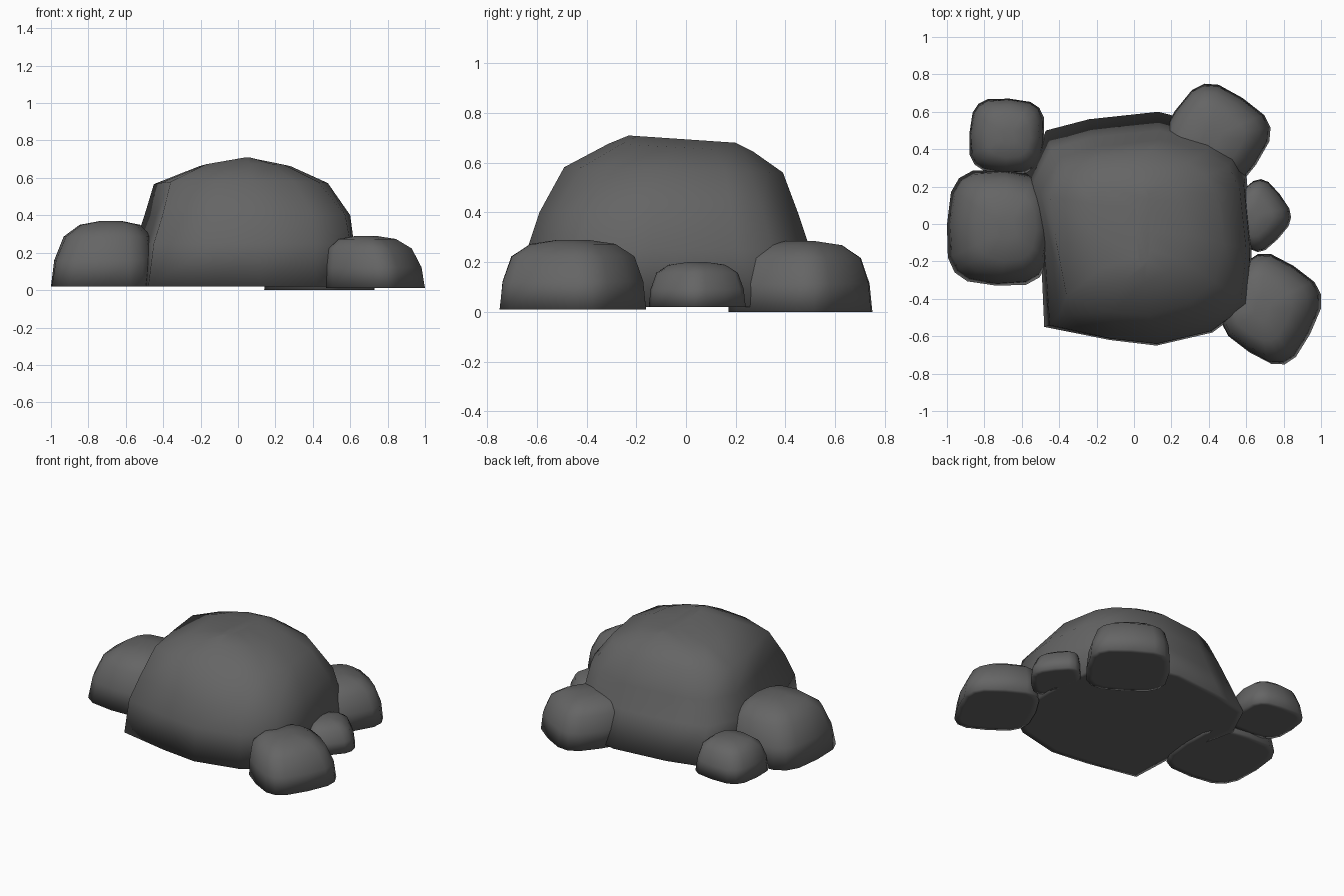
import bpy
import bmesh
import math

# Remove the default cube
cube = bpy.data.objects.get("Cube")
if cube:
    bpy.data.objects.remove(cube, do_unlink=True)

# Single stone colour
stone = bpy.data.materials.new("dark_grey_stone")
stone.use_nodes = True
colour = (0.13, 0.13, 0.13, 1)
stone.diffuse_color = colour
bsdf = stone.node_tree.nodes["Principled BSDF"]
bsdf.inputs["Base Color"].default_value = colour
bsdf.inputs["Roughness"].default_value = 0.9


def fit(points, bounds):
    """Stretch an outline so that it fills the bounds (x0, x1, y0, y1)."""
    xs = [p[0] for p in points]
    ys = [p[1] for p in points]
    x0, x1, y0, y1 = bounds
    across = (x1 - x0) / (max(xs) - min(xs))
    along = (y1 - y0) / (max(ys) - min(ys))
    return [(x0 + (x - min(xs)) * across, y0 + (y - min(ys)) * along)
            for x, y in points]


def soften(points, amount):
    """Pull the corners of an outline towards a circle, in unit bounds."""
    unit = fit(points, (-1, 1, -1, 1))
    return [(x / max(1, math.hypot(x, y)) ** amount,
             y / max(1, math.hypot(x, y)) ** amount) for x, y in unit]


def rounded_square(turn, sides=16, power=0.6):
    """Outline of a square with soft corners, turned in plan."""
    outline = []
    t = math.radians(turn)
    for i in range(sides):
        a = math.tau * i / sides
        x = math.copysign(abs(math.cos(a)) ** power, math.cos(a))
        y = math.copysign(abs(math.sin(a)) ** power, math.sin(a))
        outline.append((x * math.cos(t) - y * math.sin(t),
                        x * math.sin(t) + y * math.cos(t)))
    return outline


def loft(name, sections):
    """Skin a stack of outlines, closing the base and the crown."""
    bm = bmesh.new()
    rings = [[bm.verts.new(co) for co in section] for section in sections]
    for low, high in zip(rings, rings[1:]):
        for i in range(len(low)):
            j = (i + 1) % len(low)
            bm.faces.new((low[i], low[j], high[j], high[i]))
    base = bm.faces.new(rings[0][::-1])
    bm.faces.new(rings[-1])
    bmesh.ops.recalc_face_normals(bm, faces=bm.faces)
    bmesh.ops.inset_region(bm, faces=[base], thickness=0.04)
    mesh = bpy.data.meshes.new(name)
    bm.to_mesh(mesh)
    bm.free()
    mesh.materials.append(stone)
    rock = bpy.data.objects.new(name, mesh)
    bpy.context.collection.objects.link(rock)
    bpy.ops.object.select_all(action="DESELECT")
    rock.select_set(True)
    bpy.context.view_layer.objects.active = rock
    bpy.ops.object.shade_smooth()


# Main boulder: uneven footprint narrowing to a ridge that falls to the back
footprint = [(-.48, -.55), (-.13, -.62), (.12, -.65), (.42, -.58),
             (.62, -.43), (.63, -.1), (.6, .28), (.54, .44), (.4, .53),
             (.13, .6), (-.24, .56), (-.47, .5), (-.58, .27), (-.5, -.1)]
levels = [(.02, 0, (-.58, .63, -.65, .6)),
          (.25, .1, (-.55, .62, -.64, .5)),
          (.4, .2, (-.5, .6, -.59, .45)),
          (.57, .6, (-.45, .48, -.49, .39)),
          (.66, .8, (-.22, .28, -.31, .27)),
          (.694, .8, (.01, .09, -.23, .2))]
sections = []
for z, amount, bounds in levels:
    slope = 0.07 * max(0, z - 0.5) / 0.2
    sections.append([(x, y, z - slope * y)
                     for x, y in fit(soften(footprint, amount), bounds)])
loft("main_boulder", sections)

# Surrounding stones share one domed profile: (height, width) fractions
dome = [(0, 1), (.4, .96), (.76, .84), (.94, .58), (1, .2)]


def small_rock(name, bounds, base, top, turn, lean):
    """Domed stone whose crown leans along x."""
    x0, x1, y0, y1 = bounds
    cx, cy = (x0 + x1) / 2, (y0 + y1) / 2
    sections = []
    for h, w in dome:
        ring = fit(soften(rounded_square(turn), h * 0.5), bounds)
        sections.append([(cx + (x - cx) * w + lean * h * h,
                          cy + (y - cy) * w,
                          base + (top - base) * h) for x, y in ring])
    loft(name, sections)


small_rock("right_side_rock", (-1, -.44, -.33, .29), .02, .37, -3, .04)
small_rock("right_back_rock", (-.88, -.48, .27, .67), .05, .27, -4, .01)
small_rock("left_front_rock", (.47, 1, -.75, -.16), .01, .29, 60, -.05)
small_rock("left_middle_rock", (.5, .84, -.15, .24), .02, .2, 42, -.03)
small_rock("left_back_rock", (.14, .73, .17, .75), 0, .285, 56, -.02)
